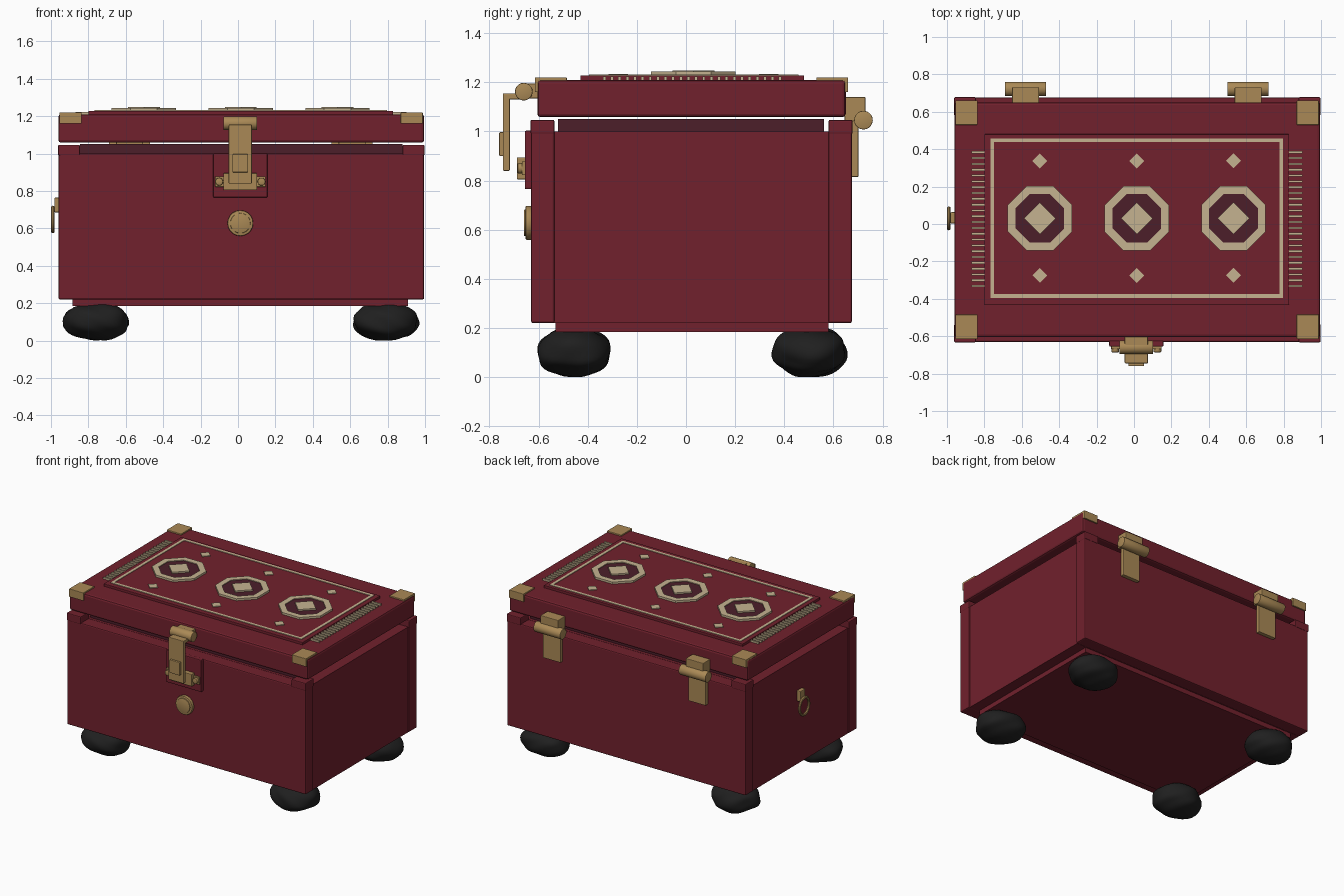
import bpy, bmesh, math
from mathutils import Vector, Matrix

if "Cube" in bpy.data.objects:
    bpy.data.objects.remove(bpy.data.objects["Cube"])


def material(name, rgb):
    m = bpy.data.materials.new(name)
    m.diffuse_color = (*rgb, 1)
    m.use_nodes = True
    m.node_tree.nodes["Principled BSDF"].inputs["Base Color"].default_value = m.diffuse_color
    return m


RED = material("deep_red", (0.165, 0.015, 0.026))
DARK = material("dark_wine", (0.072, 0.013, 0.023))
BRASS = material("brass", (0.40, 0.25, 0.092))
CREAM = material("cream", (0.56, 0.45, 0.28))
BLACK = material("black", (0.014, 0.014, 0.014))


def finish(bm, name, mat, smooth=False):
    bmesh.ops.recalc_face_normals(bm, faces=bm.faces[:])
    me = bpy.data.meshes.new(name)
    bm.to_mesh(me)
    bm.free()
    ob = bpy.data.objects.new(name, me)
    bpy.context.collection.objects.link(ob)
    me.materials.append(mat)
    if smooth:
        bpy.ops.object.select_all(action='DESELECT')
        bpy.context.view_layer.objects.active = ob
        ob.select_set(True)
        bpy.ops.object.shade_smooth_by_angle(angle=math.radians(35))
    return ob


def box(name, x, y, z, mat, bevel=0.0):
    """Box from (min, max) pairs with optional bevel."""
    bm = bmesh.new()
    bmesh.ops.create_cube(bm, size=1)
    for v in bm.verts:
        v.co = Vector([(r[0] + r[1]) / 2 + c * (r[1] - r[0])
                       for c, r in zip(v.co, (x, y, z))])
    if bevel:
        bmesh.ops.bevel(bm, geom=bm.edges[:], offset=bevel, segments=2,
                        profile=0.5, affect='EDGES')
    return finish(bm, name, mat)


def cylinder(name, centre, radius, depth, axis, mat, sides=24, turn=0.0, bevel=0.0):
    """Prism or cylinder along the given axis."""
    rot = {'X': Matrix.Rotation(math.pi / 2, 4, 'Y'),
           'Y': Matrix.Rotation(math.pi / 2, 4, 'X'), 'Z': Matrix()}[axis]
    bm = bmesh.new()
    bmesh.ops.create_cone(bm, cap_ends=True, segments=sides, radius1=radius,
                          radius2=radius, depth=depth)
    if bevel:
        rim = [e for e in bm.edges if abs(e.verts[0].co.z - e.verts[1].co.z) < 1e-5]
        bmesh.ops.bevel(bm, geom=rim, offset=bevel, segments=2, profile=0.5, affect='EDGES')
    bmesh.ops.transform(bm, verts=bm.verts[:], matrix=Matrix.Translation(centre) @ rot
                        @ Matrix.Rotation(turn, 4, 'Z'))
    return finish(bm, name, mat, sides > 8)


def band(name, outer, inner, z, mat):
    """Closed flat band between two matching outlines."""
    bm = bmesh.new()
    loops = [[bm.verts.new((px, py, h)) for px, py in o]
             for o, h in ((outer, z[0]), (outer, z[1]), (inner, z[1]), (inner, z[0]))]
    n = len(outer)
    for k in range(4):
        a, b = loops[k], loops[(k + 1) % 4]
        for i in range(n):
            j = (i + 1) % n
            bm.faces.new((a[i], a[j], b[j], b[i]))
    return finish(bm, name, mat)


def rect(x0, x1, y0, y1):
    return [(x0, y0), (x1, y0), (x1, y1), (x0, y1)]


def octagon(cx, cy, half):
    r = half / math.cos(math.pi / 8)
    return [(cx + r * math.cos(math.pi / 8 + i * math.pi / 4),
             cy + r * math.sin(math.pi / 8 + i * math.pi / 4)) for i in range(8)]


XS = (-0.96, 0.995)

# Chest body: front and back slabs, slightly inset middle, bottom board
box("front_slab", XS, (-0.63, -0.535), (0.22, 1.0), RED, 0.008)
box("back_slab", XS, (0.58, 0.675), (0.22, 1.0), RED, 0.008)
box("body_middle", (-0.953, 0.988), (-0.54, 0.585), (0.22, 1.0), RED)
box("bottom_board", (-0.885, 0.91), (-0.53, 0.58), (0.185, 0.225), RED)
box("inner_rim", (-0.845, 0.88), (-0.52, 0.562), (0.98, 1.05), DARK)
for x in ((-0.962, -0.845), (0.88, 0.997)):
    for y in ((-0.633, -0.535), (0.58, 0.678)):
        box("corner_block", x, y, (0.99, 1.047), RED, 0.006)

# Lid with raised panel
box("lid", XS, (-0.605, 0.65), (1.058, 1.21), RED, 0.014)
box("lid_panel", (-0.80, 0.83), (-0.43, 0.48), (1.205, 1.228), RED, 0.003)
band("panel_border", rect(-0.768, 0.797, -0.395, 0.458),
     rect(-0.748, 0.777, -0.375, 0.438), (1.225, 1.232), CREAM)

# Medallions and small diamonds
for cx in (-0.503, 0.015, 0.532):
    band("medallion_ring", octagon(cx, 0.03, 0.172), octagon(cx, 0.03, 0.13),
         (1.226, 1.243), CREAM)
    cylinder("medallion_field", (cx, 0.03, 1.232), 0.132 / math.cos(math.pi / 8),
             0.012, 'Z', DARK, 8, math.pi / 8)
    cylinder("medallion_diamond", (cx, 0.03, 1.241), 0.085, 0.016, 'Z', CREAM, 4)
    for cy in (-0.275, 0.337):
        cylinder("small_diamond", (cx, cy, 1.229), 0.04, 0.009, 'Z', CREAM, 4)

# Fringe strands at both ends of the panel
for i in range(24):
    y = -0.332 + i * 0.0311
    for x in ((-0.868, -0.798), (0.828, 0.902)):
        box("fringe_strand", x, (y - 0.006, y + 0.006), (1.207, 1.223), CREAM)

# Brass lid corners: top plate and upright plate
for x in ((-0.955, -0.837), (0.87, 0.988)):
    for s, edge in ((-1, -0.605), (1, 0.65)):
        ys = sorted((edge - s * 0.12, edge + s * 0.01))
        box("corner_top_plate", x, ys, (1.2, 1.22), BRASS, 0.003)
        ys = sorted((edge - s * 0.01, edge + s * 0.01))
        box("corner_side_plate", x, ys, (1.16, 1.215), BRASS, 0.003)

# Front latch
LX = 0.0125


def around(half):
    return (LX - half, LX + half)


box("latch_backing", around(0.145), (-0.656, -0.625), (0.765, 1.003), RED, 0.006)
box("latch_upper_mount", around(0.062), (-0.65, -0.6), (1.135, 1.195), BRASS, 0.004)
cylinder("latch_pivot", (LX, -0.66, 1.162), 0.036, 0.18, 'X', BRASS, 20, 0, 0.004)
box("latch_arm", around(0.062), (-0.745, -0.66), (1.13, 1.155), BRASS, 0.004)
box("latch_strap", around(0.062), (-0.745, -0.717), (0.84, 1.155), BRASS, 0.004)
box("latch_grip", around(0.042), (-0.76, -0.74), (0.9, 0.997), BRASS, 0.004)
box("latch_catch", around(0.09), (-0.688, -0.65), (0.805, 0.895), BRASS, 0.004)
box("catch_base", around(0.135), (-0.668, -0.65), (0.822, 0.878), BRASS, 0.003)
for s in (-1, 1):
    cylinder("catch_rivet", (LX + s * 0.113, -0.672, 0.85), 0.021, 0.028, 'Y',
             BRASS, 16, 0, 0.005)

# Round lock button
cylinder("lock_disc", (0.0125, -0.64, 0.628), 0.069, 0.026, 'Y', BRASS, 20, 0, 0.005)
cylinder("lock_face", (0.0125, -0.65, 0.628), 0.054, 0.018, 'Y', BRASS, 20, 0, 0.003)

# Back hinges
for cx in (-0.58, 0.61):
    box("hinge_upper_leaf", (cx - 0.072, cx + 0.072), (0.645, 0.73), (1.04, 1.14), BRASS, 0.004)
    box("hinge_lower_leaf", (cx - 0.072, cx + 0.072), (0.672, 0.702), (0.815, 1.045), BRASS, 0.004)
    cylinder("hinge_barrel", (cx, 0.722, 1.046), 0.038, 0.22, 'X', BRASS, 20, 0, 0.003)

# Ring pull on the left side
box("ring_mount", (-0.982, -0.948), (0.003, 0.063), (0.685, 0.765), BRASS, 0.006)
bm = bmesh.new()
grid = []
for i in range(28):
    a = i * math.tau / 28
    grid.append([])
    for j in range(8):
        b = j * math.tau / 8
        r = 0.061 + 0.010 * math.cos(b)
        grid[-1].append(bm.verts.new((-0.99 + 0.010 * math.sin(b),
                                      0.03 + 0.9 * r * math.cos(a), 0.648 + 1.04 * r * math.sin(a))))
for i in range(28):
    for j in range(8):
        bm.faces.new((grid[i][j], grid[(i + 1) % 28][j],
                      grid[(i + 1) % 28][(j + 1) % 8], grid[i][(j + 1) % 8]))
finish(bm, "ring_pull", BRASS, True)

# Lumpy black feet, shaped by overlapping waves
for k, (cx, cy) in enumerate([(x, y) for x in (-0.758, 0.788) for y in (-0.455, 0.505)]):
    bm = bmesh.new()
    bmesh.ops.create_icosphere(bm, subdivisions=4, radius=1)
    for v in bm.verts:
        p = v.co.copy()
        lump = 1 + 0.03 * (math.sin(4.1 * p.x + 2.3 * p.y + k) + math.sin(4.7 * p.y - 3.1 * p.z + 2 * k)
                           + 0.6 * math.sin(7.3 * p.z + 5.9 * p.x + 3 * k))
        flat = math.copysign(abs(p.z) ** 0.85, p.z)
        v.co = Vector((cx + 0.174 * p.x * lump, cy + 0.148 * p.y * lump,
                       max(0.0, 0.103 + 0.1 * flat * lump)))
    finish(bm, "foot", BLACK, True)
